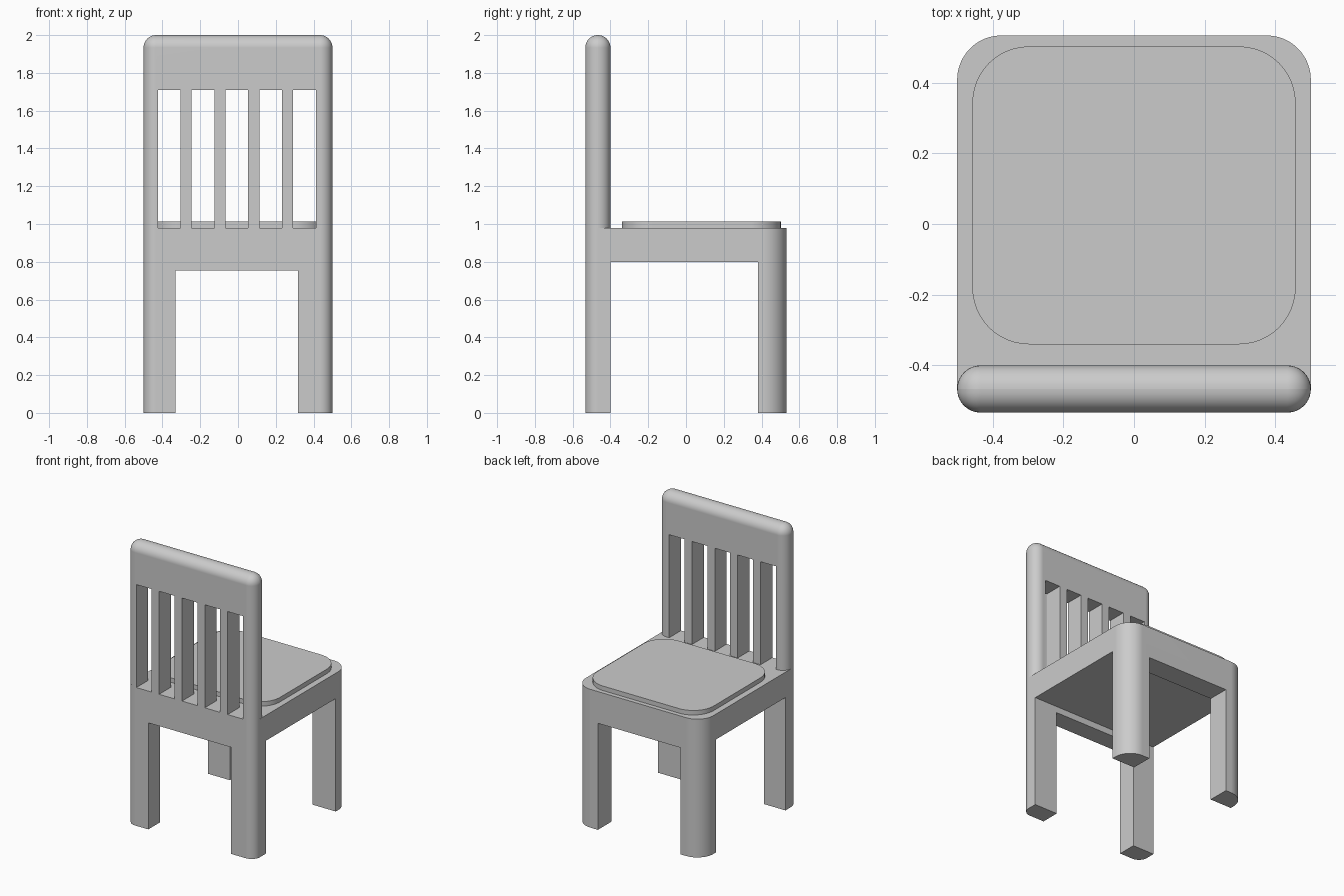
import bpy
import bmesh
import math

cube = bpy.data.objects.get("Cube")
if cube:
    bpy.data.objects.remove(cube, do_unlink=True)

HALF_X, HALF_Y = 0.5, 0.533
SEAT_Z, TOP_Z = 0.98, 2.0
REST_Y = -0.40                       # inner face of the backrest and its legs
REST_R = (REST_Y + HALF_Y) / 2

grey = bpy.data.materials.new("plain grey")
grey.use_nodes = True
grey.diffuse_color = (0.6, 0.6, 0.6, 1)
grey.node_tree.nodes["Principled BSDF"].inputs["Base Color"].default_value = (0.6, 0.6, 0.6, 1)


def make_object(name, bm):
    bmesh.ops.recalc_face_normals(bm, faces=bm.faces)
    mesh = bpy.data.meshes.new(name)
    bm.to_mesh(mesh)
    bm.free()
    obj = bpy.data.objects.new(name, mesh)
    bpy.context.collection.objects.link(obj)
    mesh.materials.append(grey)
    return obj


def add_box(bm, lo, hi):
    verts = bmesh.ops.create_cube(bm, size=1)["verts"]
    for v in verts:
        v.co = [a + (b - a) * (c + 0.5) for a, b, c in zip(lo, hi, v.co)]


def box(name, lo, hi):
    bm = bmesh.new()
    add_box(bm, lo, hi)
    return make_object(name, bm)


def rounded_slab(name, x, y0, y1, z0, z1, r_front, r_back, steps=12):
    """Rectangle with rounded corners, extruded upward."""
    bm = bmesh.new()
    corners = [(x, y1, r_back, 1, 1), (-x, y1, r_back, -1, 1),
               (-x, y0, r_front, -1, -1), (x, y0, r_front, 1, -1)]
    ring = []
    for i, (cx, cy, r, sx, sy) in enumerate(corners):
        for k in range(steps + 1):
            a = (i + k / steps) * math.pi / 2
            ring.append(bm.verts.new((cx - sx * r + r * math.cos(a),
                                      cy - sy * r + r * math.sin(a), z0)))
    face = bm.faces.new(ring)
    ext = bmesh.ops.extrude_face_region(bm, geom=[face])["geom"]
    for v in ext:
        if isinstance(v, bmesh.types.BMVert):
            v.co.z = z1
    return make_object(name, bm)


def apply_modifiers(obj):
    bpy.ops.object.select_all(action="DESELECT")
    obj.select_set(True)
    bpy.context.view_layer.objects.active = obj
    for m in list(obj.modifiers):
        bpy.ops.object.modifier_apply(modifier=m.name)


def carve(obj, *cutters):
    for cutter in cutters:
        mod = obj.modifiers.new("cut", "BOOLEAN")
        mod.operation, mod.solver, mod.object = "DIFFERENCE", "EXACT", cutter
    apply_modifiers(obj)
    for cutter in cutters:
        bpy.data.objects.remove(cutter, do_unlink=True)


def smooth(obj):
    apply_modifiers(obj)
    bpy.ops.object.shade_smooth_by_angle(angle=math.radians(35))
    mod = obj.modifiers.new("even shading", "WEIGHTED_NORMAL")
    mod.keep_sharp = True


# Seat block with four legs, opened up in both directions
frame = rounded_slab("seat_and_legs", HALF_X, -HALF_Y, HALF_Y, 0, SEAT_Z, REST_R, 0.125)
carve(frame,
      box("gap_between_sides", (-0.33, -1, -1), (0.318, 1, 0.755)),
      box("gap_between_ends", (-1, REST_Y, -1), (1, 0.38, 0.80)))
smooth(frame)

# Backrest: a board with round ends and a round top
bm = bmesh.new()
add_box(bm, (-HALF_X, -HALF_Y, SEAT_Z), (HALF_X, REST_Y, TOP_Z))
edges = [e for e in bm.edges if max(v.co.z for v in e.verts) > SEAT_Z + 0.1]
bmesh.ops.bevel(bm, geom=edges, offset=REST_R - 0.0005, segments=10,
                profile=0.5, affect="EDGES")
backrest = make_object("backrest", bm)

# Five upright slots through the board
bm = bmesh.new()
for i in range(5):
    x = -0.424 + i * 0.179
    add_box(bm, (x, -1, SEAT_Z - 0.1), (x + 0.12, 0, 1.71))
carve(backrest, make_object("slots", bm))
smooth(backrest)

# Thin seat pad
pad = rounded_slab("seat_pad", 0.457, -0.34, 0.502, SEAT_Z, 1.012, 0.16, 0.16)
smooth(pad)
